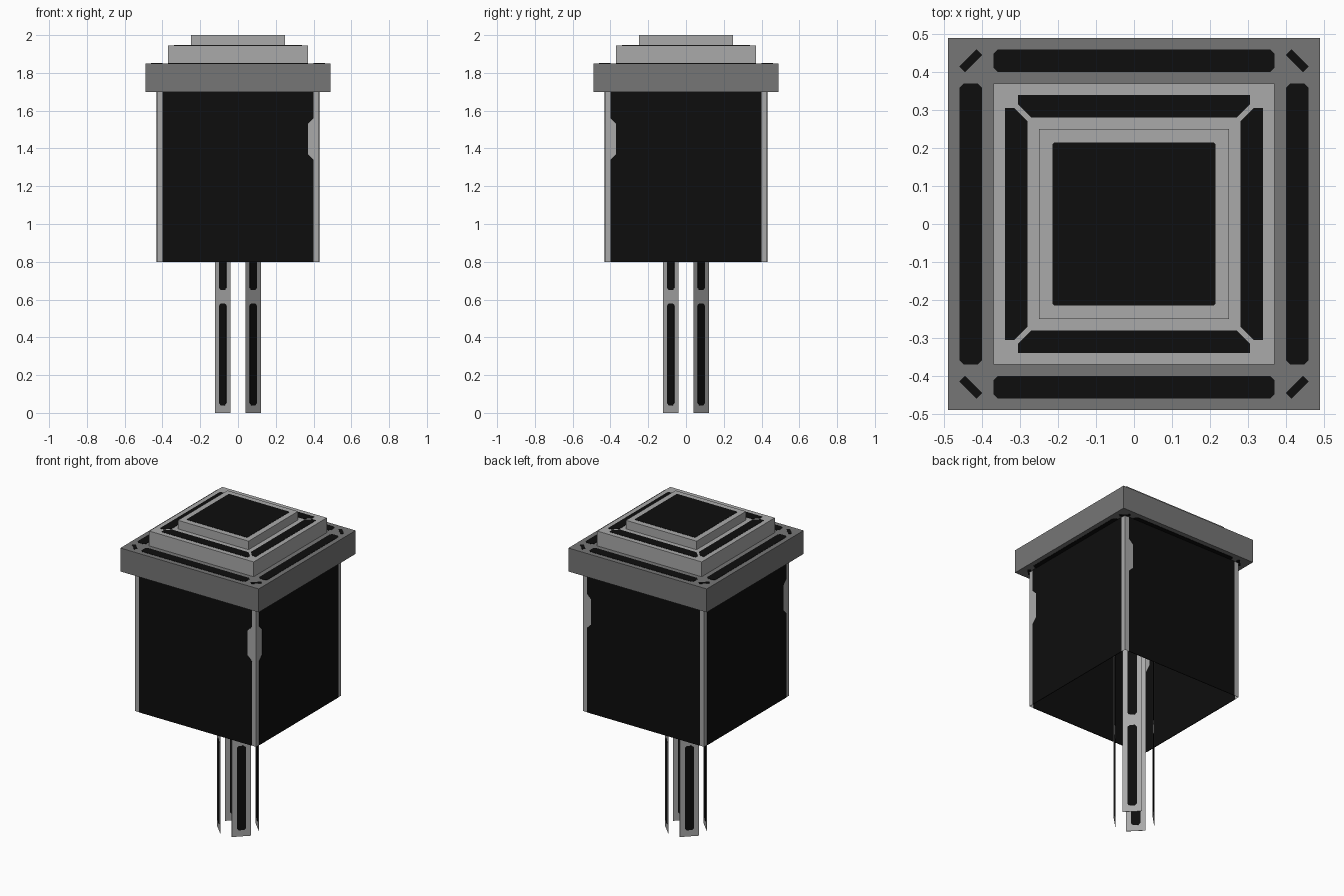
import bpy, bmesh
from mathutils import Vector

if "Cube" in bpy.data.objects:
    bpy.data.objects.remove(bpy.data.objects["Cube"], do_unlink=True)


def material(name, value):
    m = bpy.data.materials.new(name)
    m.use_nodes = True
    color = (value, value, value, 1)
    m.diffuse_color = color
    m.node_tree.nodes["Principled BSDF"].inputs["Base Color"].default_value = color
    return m


BLACK = material("black", 0.004)
LIGHT = material("light grey", 0.40)
MID = material("mid grey", 0.18)
X, Y, Z = Vector((1, 0, 0)), Vector((0, 1, 0)), Vector((0, 0, 1))


def finish(name, bm, mat):
    bmesh.ops.recalc_face_normals(bm, faces=bm.faces)
    mesh = bpy.data.meshes.new(name)
    bm.to_mesh(mesh)
    bm.free()
    mesh.materials.append(mat)
    obj = bpy.data.objects.new(name, mesh)
    bpy.context.collection.objects.link(obj)
    return obj


def box(name, half, low, high, mat, open_ends=False):
    bm = bmesh.new()
    bmesh.ops.create_cube(bm, size=1)
    if open_ends:
        ends = [f for f in bm.faces if abs(f.normal.z) > 0.5]
        bmesh.ops.delete(bm, geom=ends, context="FACES_ONLY")
    for v in bm.verts:
        v.co = (v.co.x * 2 * half, v.co.y * 2 * half, low if v.co.z < 0 else high)
    return finish(name, bm, mat)


def plate(name, outline, origin, u, v, mat, thick=0.004):
    """Thin slab centred on the plane through origin spanned by u and v."""
    n = u.cross(v).normalized() * thick
    bm = bmesh.new()
    face = bm.faces.new([bm.verts.new(origin + u * a + v * b - n / 2) for a, b in outline])
    side = bmesh.ops.extrude_face_region(bm, geom=[face], use_keep_orig=True)
    bmesh.ops.translate(bm, vec=n, verts=[e for e in side["geom"] if isinstance(e, bmesh.types.BMVert)])
    return finish(name, bm, mat)


def rounded(u0, u1, v0, v1, c=0.012):
    """Rectangle with clipped corners."""
    return [(u0 + c, v0), (u1 - c, v0), (u1, v0 + c), (u1, v1 - c),
            (u1 - c, v1), (u0 + c, v1), (u0, v1 - c), (u0, v0 + c)]


# Open-bottomed body and its stepped roof
box("body_shell", 0.43, 0.8, 1.7, LIGHT, open_ends=True)
box("roof_slab", 0.49, 1.7, 1.85, MID)
box("roof_step", 0.37, 1.85, 1.945, LIGHT)
box("roof_top", 0.25, 1.945, 2.0, LIGHT)

# Dark wall panels, each with a notch on one upright edge
panel = [(-0.4, 0.8), (0.4, 0.8), (0.4, 1.34), (0.37, 1.37),
         (0.37, 1.53), (0.4, 1.56), (0.4, 1.7), (-0.4, 1.7)]
for side, normal, u in (("front", -Y, X), ("back", Y, X), ("right", X, -Y), ("left", -X, -Y)):
    plate(side + "_wall_panel", panel, normal * 0.43, u, Z, BLACK)

# Dark inlays on the roof levels
plate("roof_top_inlay", rounded(-0.215, 0.215, -0.215, 0.215, 0.006), Z * 2.0, X, Y, BLACK, 0.003)
step_bar = [(-0.305, 0.34), (0.305, 0.34), (0.305, 0.315), (0.27, 0.28),
            (-0.27, 0.28), (-0.305, 0.315)]
dash = [(0.40, 0.445), (0.415, 0.46), (0.46, 0.415), (0.445, 0.40)]
for i, (u, v) in enumerate(((X, Y), (Y, -X), (-X, -Y), (-Y, X))):
    plate(f"step_inlay_{i}", step_bar, Z * 1.945, u, v, BLACK, 0.003)
    for level, z in (("upper", 1.85), ("lower", 1.7)):
        plate(f"{level}_slab_inlay_{i}", rounded(-0.37, 0.37, 0.40, 0.46), Z * z, u, v, BLACK, 0.003)
        plate(f"{level}_corner_dash_{i}", dash, Z * z, u, v, BLACK, 0.003)

# Four flat legs set across the diagonals, running up inside the body
w, s = 0.0566, 0.027
for sx in (-1, 1):
    for sy in (-1, 1):
        tag = ("back" if sy > 0 else "front") + ("_left" if sx > 0 else "_right")
        centre = Vector((sx * 0.08, sy * 0.08, 0))
        across = Vector((sy, -sx, 0)).normalized()
        plate(tag + "_leg", [(-w, 0), (w, 0), (w, 1.23), (-w, 1.23)], centre, across, Z, LIGHT, 0.002)
        for part, low in (("lower", 0.04), ("upper", 0.65)):
            plate(f"{tag}_leg_{part}_inlay", rounded(-s, s, low, low + 0.54), centre, across, Z, BLACK)
